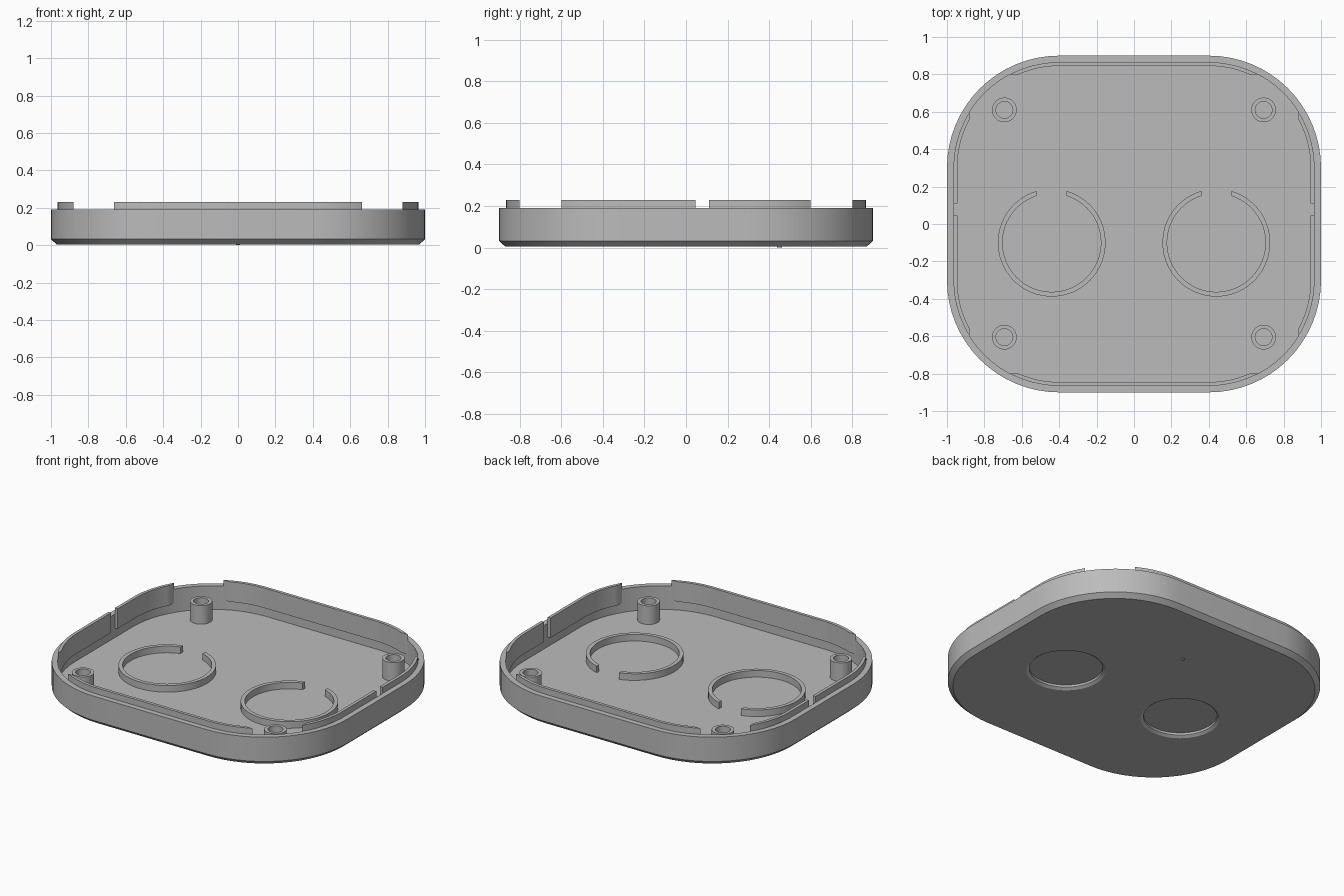
import bpy, bmesh
from math import sin, cos, asin, acos, pi, radians

cube = bpy.data.objects.get("Cube")
if cube:
    bpy.data.objects.remove(cube, do_unlink=True)

grey = bpy.data.materials.new("plain grey")
grey.use_nodes = True
grey.diffuse_color = (0.5, 0.5, 0.5, 1)
grey.node_tree.nodes["Principled BSDF"].inputs["Base Color"].default_value = (0.5, 0.5, 0.5, 1)

CX, CY, R = 0.4, 0.3, 0.6           # corner centres and corner radius
FLOOR, RIM, LIP_TOP = 0.037, 0.19, 0.23
BASE = 0.005


def finish(name, bm, smooth=True):
    bmesh.ops.recalc_face_normals(bm, faces=bm.faces)
    mesh = bpy.data.meshes.new(name)
    bm.to_mesh(mesh)
    bm.free()
    mesh.materials.append(grey)
    obj = bpy.data.objects.new(name, mesh)
    bpy.context.collection.objects.link(obj)
    if smooth:
        shade(obj)
    return obj


def shade(obj):
    bpy.ops.object.select_all(action='DESELECT')
    obj.select_set(True)
    bpy.context.view_layer.objects.active = obj
    bpy.ops.object.shade_smooth_by_angle(angle=radians(30))


def bridge(bm, a, b):
    for i in range(len(a)):
        j = (i + 1) % len(a)
        bm.faces.new((a[i], a[j], b[j], b[i]))


def stack(name, loops, smooth=True):
    """Closed solid through a stack of equal-length point loops."""
    bm = bmesh.new()
    rings = [[bm.verts.new(p) for p in loop] for loop in loops]
    for a, b in zip(rings, rings[1:]):
        bridge(bm, a, b)
    bm.faces.new(rings[0])
    bm.faces.new(rings[-1])
    return finish(name, bm, smooth)


def rounded_loop(inset, z, n=16):
    pts = []
    for k, (sx, sy) in enumerate(((1, 1), (-1, 1), (-1, -1), (1, -1))):
        for i in range(n + 1):
            a = (k + i / n) * pi / 2
            pts.append((sx * CX + (R - inset) * cos(a), sy * CY + (R - inset) * sin(a), z))
    return pts


def lathe(name, x, y, profile, n=48, smooth=True):
    return stack(name, [[(x + r * cos(2 * pi * i / n), y + r * sin(2 * pi * i / n), z)
                         for i in range(n)] for r, z in profile], smooth)


def strip(name, outer, inner, z0, z1):
    """Upright wall between two open plan curves."""
    bm = bmesh.new()
    rows = [[bm.verts.new((x, y, z)) for x, y in line]
            for line, z in ((outer, z0), (outer, z1), (inner, z1), (inner, z0))]
    for i in range(len(outer) - 1):
        bridge(bm, [r[i] for r in rows], [r[i + 1] for r in rows])
    bm.faces.new([r[0] for r in rows])
    bm.faces.new([r[-1] for r in rows])
    return finish(name, bm)


# Tray: chamfered base, wall, rim and floor
tray = stack("tray", [rounded_loop(i, z) for i, z in (
    (0.03, BASE), (0, 0.032), (0, RIM), (0.035, RIM), (0.035, FLOOR))], False)

# Two chamfered round recesses under the tray
for side in (-1, 1):
    cutter = lathe("recess_cutter", side * 0.44, -0.1,
                   ((0.235, -0.02), (0.235, BASE), (0.217, 0.017), (0.217, 0.031)), 64, False)
    cutter.hide_render = True
    mod = tray.modifiers.new("recess", 'BOOLEAN')
    mod.operation = 'DIFFERENCE'
    mod.solver = 'EXACT'
    mod.object = cutter
    bpy.context.view_layer.objects.active = tray
    bpy.ops.object.modifier_apply(modifier=mod.name)
    bpy.data.objects.remove(cutter, do_unlink=True)
shade(tray)

# Tiny pip under the tray
lathe("underside_pip", 0, 0.45, ((0.011, 0), (0.011, 0.02)), 16)


# Raised lip, running a little way into each corner
def half_lip(along, across, limit, inset, start, n=10):
    """Points (position along the side, distance out) from start to the cut end."""
    r = R - inset
    end = acos((limit - across) / r)
    return [(start, across + r)] + [(along + r * sin(end * i / n), across + r * cos(end * i / n))
                                    for i in range(n + 1)]


INSETS = (0.035, 0.055)
LIP_BASE = 0.10
for s, name in ((-1, "right"), (1, "left")):
    for t, start, end_name in ((1, 0.11, "back"), (-1, -0.045, "front")):
        lines = [[(s * d, t * p) for p, d in half_lip(CY, CX, 0.88, i, start)] for i in INSETS]
        strip(f"{name}_{end_name}_lip", *lines, LIP_BASE, LIP_TOP)
for s, name in ((-1, "front"), (1, "back")):
    lines = []
    for i in INSETS:
        half = half_lip(CX, CY, 0.8, i, 0)[1:]
        lines.append([(-p, s * d) for p, d in reversed(half)] + [(p, s * d) for p, d in half])
    strip(f"{name}_lip", *lines, LIP_BASE, LIP_TOP)

# Open rings on the floor, gap toward the back
for s, name in ((-1, "right"), (1, "left")):
    lines = []
    for r in (0.288, 0.263):
        gap = asin(0.08 / r)
        angles = [gap + (2 * pi - 2 * gap) * i / 56 for i in range(57)]
        lines.append([(s * 0.44 + r * sin(a), -0.1 + r * cos(a)) for a in angles])
    strip(f"{name}_ring", *lines, FLOOR - 0.003, 0.08)

# Four hollow screw posts
for x, side in ((-0.693, "right"), (0.693, "left")):
    for y, end_name in ((-0.605, "front"), (0.61, "back")):
        lathe(f"{end_name}_{side}_post", x, y, (
            (0.066, FLOOR - 0.003), (0.066, 0.158), (0.045, 0.158), (0.045, 0.05)), 32)
